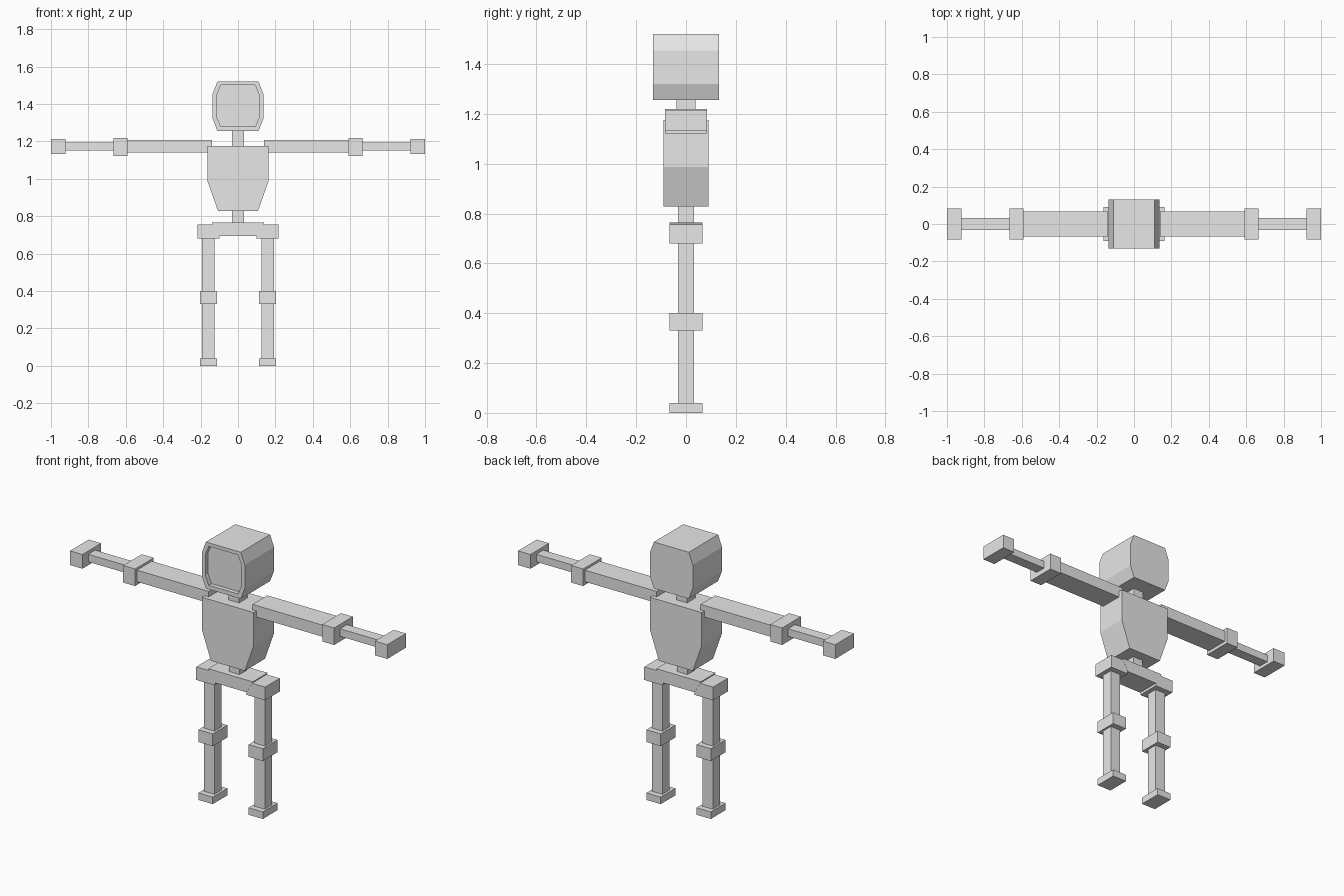
import bpy, bmesh

if "Cube" in bpy.data.objects:
    bpy.data.objects.remove(bpy.data.objects["Cube"])

grey = bpy.data.materials.new("plain grey")
grey.diffuse_color = (0.8, 0.8, 0.8, 1)
grey.use_nodes = True
grey.node_tree.nodes["Principled BSDF"].inputs["Base Color"].default_value = grey.diffuse_color


def finish(name, bm):
    bmesh.ops.recalc_face_normals(bm, faces=bm.faces)
    mesh = bpy.data.meshes.new(name)
    bm.to_mesh(mesh)
    bm.free()
    mesh.materials.append(grey)
    obj = bpy.data.objects.new(name, mesh)
    bpy.context.collection.objects.link(obj)
    return obj


def prism(name, half, depth, recess=None):
    """Extrude a symmetric (half width, z) outline along y, with an optional
    recessed front panel given as (outline, depth)."""
    def ring(bm, pts, y):
        loop = [(x, z) for x, z in pts] + [(-x, z) for x, z in reversed(pts)]
        return [bm.verts.new((x, y, z)) for x, z in loop]

    def bridge(bm, a, b):
        n = len(a)
        for i in range(n):
            j = (i + 1) % n
            bm.faces.new((a[i], a[j], b[j], b[i]))

    bm = bmesh.new()
    back, front = ring(bm, half, depth), ring(bm, half, -depth)
    bm.faces.new(back)
    bridge(bm, back, front)
    if recess:
        inner, sink = recess
        rim, floor = ring(bm, inner, -depth), ring(bm, inner, -depth + sink)
        bridge(bm, front, rim)
        bridge(bm, rim, floor)
        bm.faces.new(floor)
    else:
        bm.faces.new(front)
    return finish(name, bm)


def box(name, x0, x1, depth, z0, z1):
    bm = bmesh.new()
    bmesh.ops.create_cube(bm, size=1)
    for v in bm.verts:
        v.co = ((x0 + x1) / 2 + v.co.x * (x1 - x0),
                v.co.y * 2 * depth,
                (z0 + z1) / 2 + v.co.z * (z1 - z0))
    return finish(name, bm)


# Head with sunken face panel
prism("head", [(0.11, 1.255), (0.135, 1.32), (0.135, 1.455), (0.11, 1.52)], 0.132,
      ([(0.092, 1.278), (0.114, 1.33), (0.114, 1.445), (0.092, 1.5)], 0.025))

# Trunk
box("neck", -0.033, 0.033, 0.038, 1.17, 1.26)
prism("torso", [(0.107, 0.828), (0.163, 0.987), (0.163, 1.175)], 0.091)
box("spine", -0.033, 0.033, 0.033, 0.76, 0.83)
prism("pelvis", [(0.10, 0.695), (0.14, 0.765)], 0.067)

# Limbs: name, inner x, outer x, half depth, bottom, top
limbs = [
    ("upper_arm", 0.138, 0.60, 0.067, 1.14, 1.206),
    ("elbow", 0.59, 0.665, 0.084, 1.122, 1.219),
    ("forearm", 0.66, 0.93, 0.031, 1.151, 1.194),
    ("hand", 0.922, 1.0, 0.084, 1.132, 1.213),
    ("hip", 0.10, 0.217, 0.066, 0.68, 0.755),
    ("thigh", 0.126, 0.192, 0.033, 0.39, 0.69),
    ("knee", 0.113, 0.203, 0.066, 0.33, 0.40),
    ("shin", 0.126, 0.192, 0.033, 0.03, 0.34),
    ("foot", 0.113, 0.203, 0.066, 0.0, 0.04),
]
for name, x0, x1, depth, z0, z1 in limbs:
    box("right_" + name, -x1, -x0, depth, z0, z1)
    box("left_" + name, x0, x1, depth, z0, z1)
